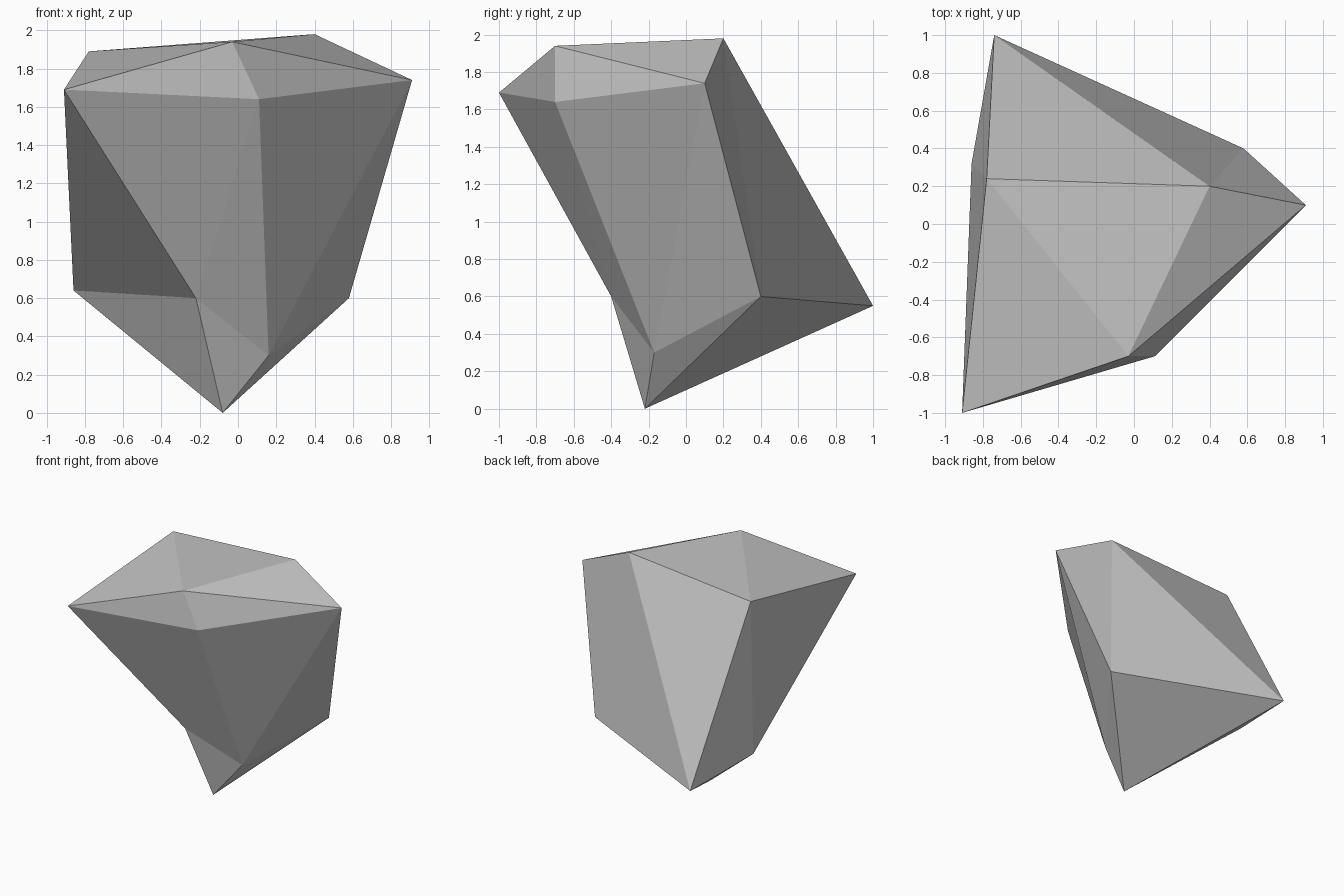
import bpy
import bmesh

cube = bpy.data.objects.get("Cube")
if cube:
    bpy.data.objects.remove(cube, do_unlink=True)


def make_material(name, colour):
    mat = bpy.data.materials.new(name)
    mat.use_nodes = True
    mat.diffuse_color = colour
    mat.node_tree.nodes["Principled BSDF"].inputs["Base Color"].default_value = colour
    return mat


def make_rock(name, bottom, lower_ring, upper_ring, top, material):
    """Twenty-sided boulder: two staggered rings of corners closed by a fan at each end."""
    bm = bmesh.new()
    base, tip = bm.verts.new(bottom), bm.verts.new(top)
    lower = [bm.verts.new(p) for p in lower_ring]
    upper = [bm.verts.new(p) for p in upper_ring]
    count = len(lower)
    for i in range(count):
        j = (i + 1) % count
        bm.faces.new((base, lower[j], lower[i]))
        bm.faces.new((lower[i], lower[j], upper[i]))
        bm.faces.new((lower[j], upper[j], upper[i]))
        bm.faces.new((upper[i], upper[j], tip))
    bmesh.ops.recalc_face_normals(bm, faces=bm.faces)
    mesh = bpy.data.meshes.new(name)
    bm.to_mesh(mesh)
    bm.free()
    mesh.materials.append(material)
    rock = bpy.data.objects.new(name, mesh)
    bpy.context.collection.objects.link(rock)
    return rock


stone_grey = make_material("stone_grey", (0.55, 0.55, 0.55, 1.0))

# Rings run counter-clockwise seen from above, starting at the front
make_rock(
    "rock",
    bottom=(-0.08, -0.22, 0.0),
    lower_ring=[
        (-0.22, -0.40, 0.60),
        (0.16, -0.17, 0.30),
        (0.58, 0.40, 0.60),
        (-0.74, 1.00, 0.55),
        (-0.86, 0.32, 0.64),
    ],
    upper_ring=[
        (0.11, -0.70, 1.64),
        (0.91, 0.10, 1.74),
        (0.40, 0.20, 1.98),
        (-0.78, 0.24, 1.89),
        (-0.91, -1.00, 1.69),
    ],
    top=(-0.03, -0.70, 1.94),
    material=stone_grey,
)
